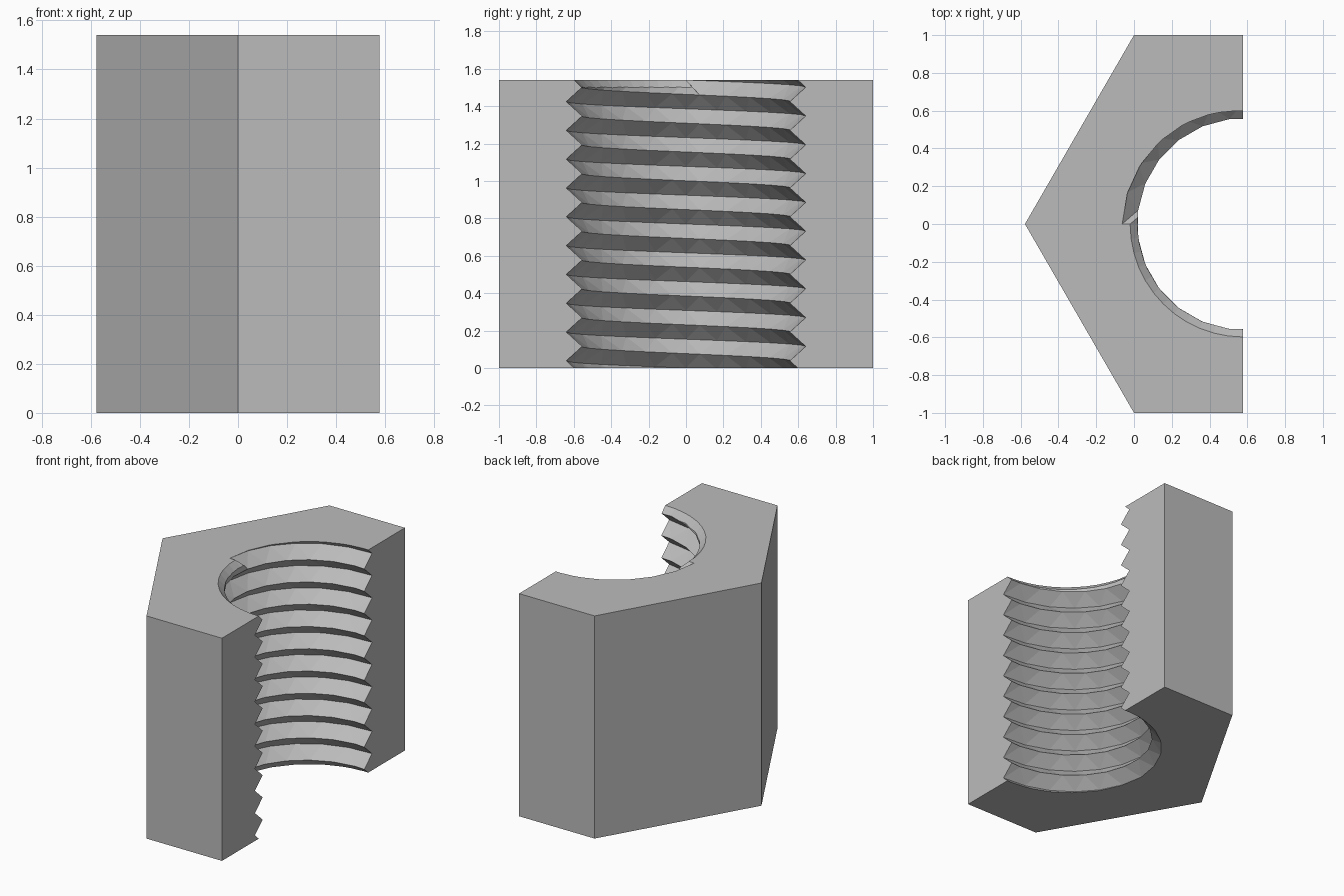
import bpy, bmesh
from math import sin, cos, pi, radians, sqrt

if "Cube" in bpy.data.objects:
    bpy.data.objects.remove(bpy.data.objects["Cube"])

AXIS_X = 1 / sqrt(3)          # bore axis lies on the flat cut face
HEIGHT, TURNS = 1.54, 10
PITCH = HEIGHT / TURNS
ROOT, CREST = 0.64, 0.56

steel = bpy.data.materials.new("grey steel")
steel.use_nodes = True
GREY = (0.5, 0.5, 0.5, 1)
steel.diffuse_color = GREY
steel.node_tree.nodes["Principled BSDF"].inputs["Base Color"].default_value = GREY


def finish(bm, name, helper=False):
    bmesh.ops.recalc_face_normals(bm, faces=bm.faces)
    mesh = bpy.data.meshes.new(name)
    bm.to_mesh(mesh)
    bm.free()
    mesh.materials.append(steel)
    ob = bpy.data.objects.new(name, mesh)
    bpy.context.collection.objects.link(ob)
    ob.hide_render = helper
    return ob


def polar(bm, r, deg, z):
    # angle runs from the front (-y) through -x to the back (+y)
    a = radians(deg)
    return bm.verts.new((AXIS_X - r * sin(a), -r * cos(a), z))


# Half of a hexagonal nut
bm = bmesh.new()
outline = [(AXIS_X, -1), (AXIS_X, 1), (0, 1), (-AXIS_X, 0), (0, -1)]
base = bm.faces.new([bm.verts.new((x, y, 0)) for x, y in outline])
ext = bmesh.ops.extrude_face_region(bm, geom=[base])
bmesh.ops.translate(bm, vec=(0, 0, HEIGHT),
                    verts=[v for v in ext["geom"] if isinstance(v, bmesh.types.BMVert)])
nut = finish(bm, "half_hex_nut")

# Thread cutter: each column climbs through alternating roots and crests;
# the last groove stops short halfway round
bm = bmesh.new()
angles = [-15 + 15 * i for i in range(7)] + [89.9] + [90 + 15 * i for i in range(8)]
columns = []
for deg in angles:
    col = [polar(bm, CREST, deg, -0.5)]
    for k in range(-2, 2 * TURNS + 4):
        is_root = k % 2 == 0
        near_step = deg == 89.9
        a = deg if is_root else deg + (0.05 if near_step else 7.5)
        r = ROOT if is_root else CREST * (cos(radians(7.5)) if near_step else 1)
        if is_root and k >= 2 * TURNS and deg < 90:
            r = CREST
        z = PITCH * (0.25 + k / 2 - a / 360)
        col.append(polar(bm, r, a, z))
    col.append(polar(bm, CREST, deg, 2.2))
    columns.append(col)
for a, b in zip(columns, columns[1:] + columns[:1]):
    for i in range(len(a) - 1):
        bm.faces.new((a[i], b[i], b[i + 1], a[i + 1]))
bm.faces.new([c[0] for c in columns])
bm.faces.new([c[-1] for c in columns])
bmesh.ops.triangulate(bm, faces=bm.faces)
thread = finish(bm, "thread_cutter", True)

# Conical lead-in at the top of the bore
bm = bmesh.new()
low, high = 1.485, 1.6
bmesh.ops.create_cone(bm, cap_ends=True, segments=48, radius1=0.598 - (HEIGHT - low),
                      radius2=0.598 + (high - HEIGHT), depth=high - low)
bmesh.ops.translate(bm, verts=bm.verts, vec=(AXIS_X, 0, (low + high) / 2))
lead_in = finish(bm, "lead_in_cutter", True)

# Cut the bore, then drop the cutters
for cutter in (thread, lead_in):
    mod = nut.modifiers.new("cut", "BOOLEAN")
    mod.operation, mod.solver, mod.object = "DIFFERENCE", "EXACT", cutter
bpy.context.view_layer.update()
shape = bpy.data.meshes.new_from_object(nut.evaluated_get(bpy.context.evaluated_depsgraph_get()))
nut.modifiers.clear()
nut.data = shape
for cutter in (thread, lead_in):
    bpy.data.objects.remove(cutter)
